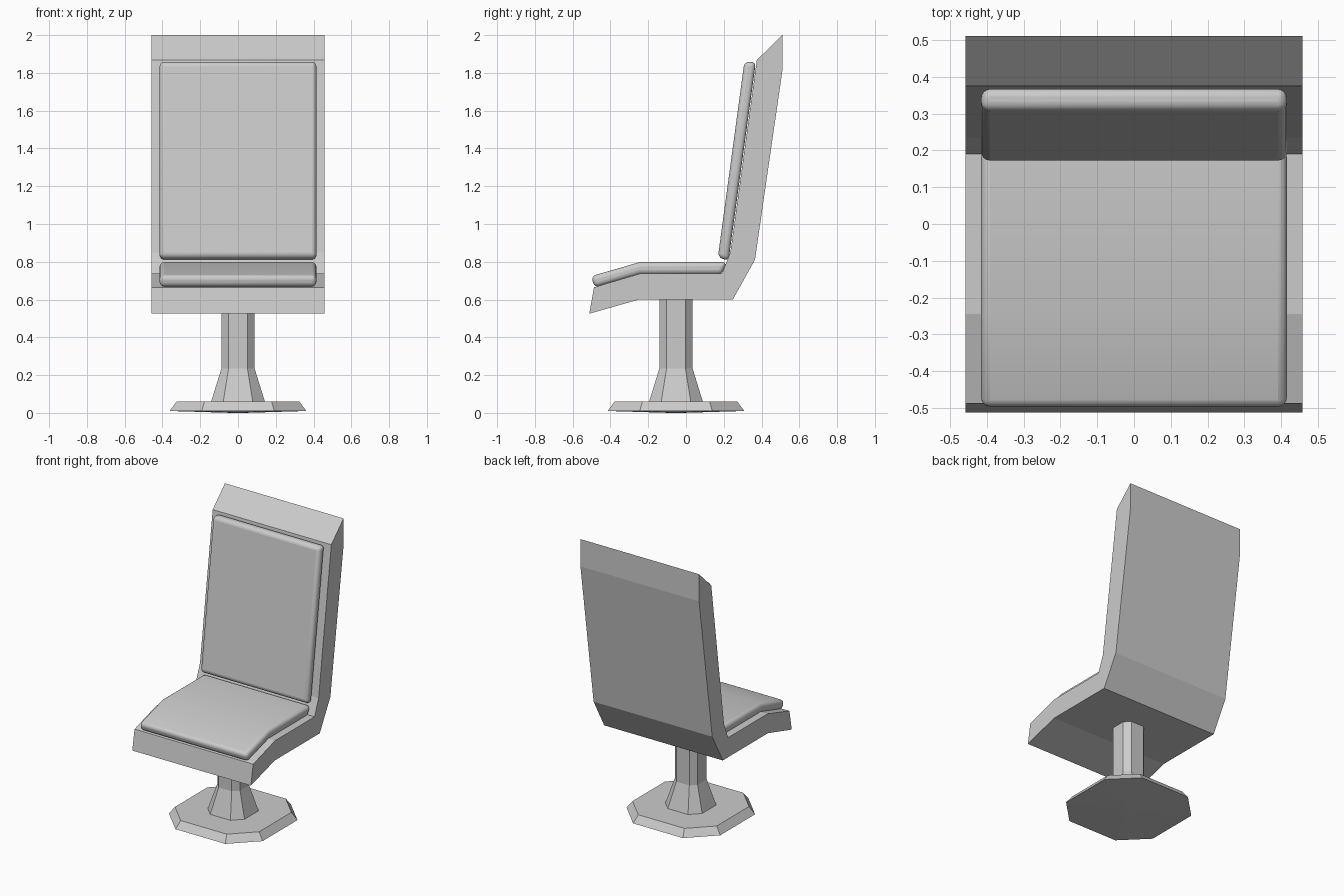
import bpy, bmesh, math

if "Cube" in bpy.data.objects:
    bpy.data.objects.remove(bpy.data.objects["Cube"])


def finish(name, bm):
    bmesh.ops.recalc_face_normals(bm, faces=bm.faces)
    mesh = bpy.data.meshes.new(name)
    bm.to_mesh(mesh)
    bm.free()
    ob = bpy.data.objects.new(name, mesh)
    bpy.context.collection.objects.link(ob)
    return ob


def extrude_profile(name, profile, half_width):
    """Extrude a (y, z) side profile symmetrically along x."""
    bm = bmesh.new()
    face = bm.faces.new([bm.verts.new((-half_width, y, z)) for y, z in profile])
    new = bmesh.ops.extrude_face_region(bm, geom=[face])["geom"]
    verts = [g for g in new if isinstance(g, bmesh.types.BMVert)]
    bmesh.ops.translate(bm, verts=verts, vec=(2 * half_width, 0, 0))
    return finish(name, bm)


def cushion(name, profile, half_width, radius):
    ob = extrude_profile(name, profile, half_width)
    bev = ob.modifiers.new("rounding", 'BEVEL')
    bev.width = radius
    bev.segments = 4
    bev.limit_method = 'ANGLE'
    bev.angle_limit = math.radians(30)
    bpy.ops.object.select_all(action='DESELECT')
    ob.select_set(True)
    bpy.context.view_layer.objects.active = ob
    bpy.ops.object.shade_smooth_by_angle(angle=math.radians(40))
    return ob


def chamfered_loft(name, rings, cy):
    """Join eight-sided rings given as (half size, half flat side, z)."""
    bm = bmesh.new()
    loops = []
    for h, f, z in rings:
        pts = [(h, -f), (h, f), (f, h), (-f, h), (-h, f), (-h, -f), (-f, -h), (f, -h)]
        loops.append([bm.verts.new((x, y + cy, z)) for x, y in pts])
    for a, b in zip(loops, loops[1:]):
        for i in range(8):
            j = (i + 1) % 8
            bm.faces.new((a[i], a[j], b[j], b[i]))
    bm.faces.new(loops[0])
    bm.faces.new(loops[-1])
    return finish(name, bm)


# One-piece seat and back shell
extrude_profile("seat_shell", [
    (-0.512, 0.525), (-0.25, 0.60), (0.248, 0.60), (0.365, 0.81),
    (0.51, 1.81), (0.51, 2.0), (0.375, 1.868), (0.235, 0.85),
    (0.19, 0.737), (-0.245, 0.737), (-0.487, 0.665)], 0.458)

# Padded cushions
cushion("seat_cushion", [
    (-0.484, 0.664), (-0.245, 0.733), (0.19, 0.733), (0.216, 0.798),
    (-0.245, 0.798), (-0.502, 0.724)], 0.415, 0.024)
cushion("back_cushion", [
    (0.169, 0.825), (0.225, 0.805), (0.370, 1.858), (0.309, 1.858)], 0.415, 0.024)

# Pedestal: foot plate, flared collar and column
chamfered_loft("pedestal", [
    (0.03, 0.015, 0.0), (0.362, 0.192, 0.01), (0.325, 0.178, 0.06),
    (0.142, 0.078, 0.06), (0.088, 0.05, 0.235), (0.088, 0.05, 0.61)], -0.053)
